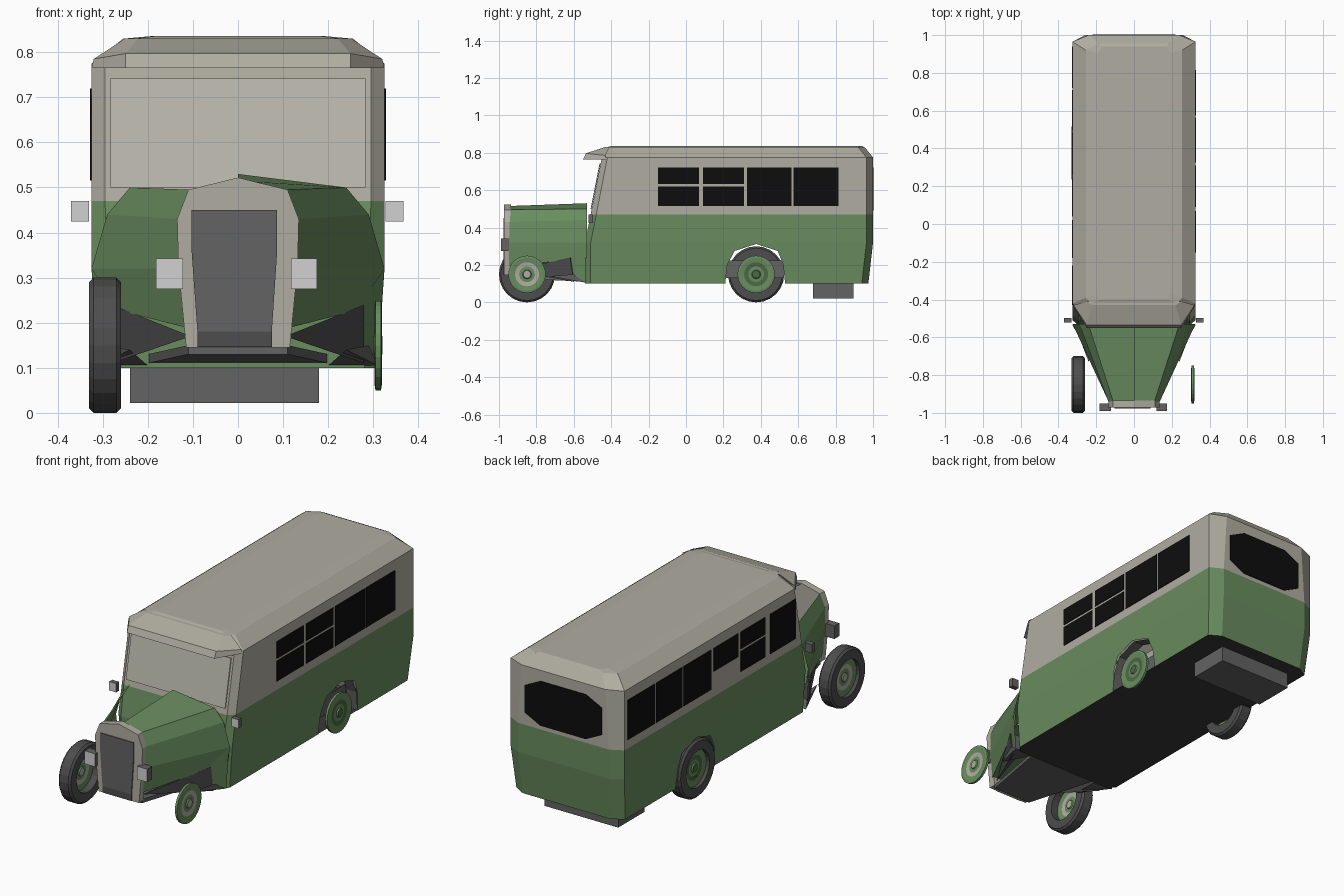
import bpy, bmesh, math
from mathutils import Vector

if "Cube" in bpy.data.objects:
    bpy.data.objects.remove(bpy.data.objects["Cube"])


def material(name, r, g, b):
    m = bpy.data.materials.new(name)
    m.diffuse_color = (r, g, b, 1)
    m.use_nodes = True
    m.node_tree.nodes["Principled BSDF"].inputs["Base Color"].default_value = m.diffuse_color
    return m


GREEN = material("body_green", .140, .264, .113)
CREAM = material("cream", .434, .42, .355)
GLASS = material("windscreen_pale", .485, .475, .41)
BLACK = material("window_black", .004, .004, .004)
GREY = material("metal_grey", .125, .125, .125)
RUBBER = material("tyre_dark", .075, .075, .075)
LAMP = material("lamp_light", .64, .64, .64)
FLOOR = material("floor_dark", .04, .04, .04)
DKGREEN = material("hub_dark_green", .07, .14, .06)


def build(name, verts, faces, mats, rule=None):
    """Mesh object; rule(centre, normal) returns a material slot."""
    me = bpy.data.meshes.new(name)
    bm = bmesh.new()
    vs = [bm.verts.new(v) for v in verts]
    for f in faces:
        bm.faces.new([vs[i] for i in f])
    bmesh.ops.remove_doubles(bm, verts=bm.verts, dist=1e-5)
    bmesh.ops.recalc_face_normals(bm, faces=bm.faces)
    for f in bm.faces:
        f.normal_update()
        if rule:
            f.material_index = rule(f.calc_center_median(), f.normal)
    bm.to_mesh(me)
    bm.free()
    for m in mats:
        me.materials.append(m)
    ob = bpy.data.objects.new(name, me)
    bpy.context.collection.objects.link(ob)
    return ob


def loft(name, rings, mats, rule=None, closed=True, caps=True):
    n = len(rings[0])
    verts = [p for r in rings for p in r]
    faces = []
    for k in range(len(rings) - 1):
        for i in range(n if closed else n - 1):
            j = (i + 1) % n
            faces.append((k * n + i, k * n + j, k * n + n + j, k * n + n + i))
    if caps:
        faces += [tuple(range(n)), tuple(range(len(verts) - n, len(verts)))]
    return build(name, verts, faces, mats, rule)


def box(name, x0, x1, y0, y1, z0, z1, mats, rule=None):
    rings = [[(x0, y0, z), (x1, y0, z), (x1, y1, z), (x0, y1, z)] for z in (z0, z1)]
    return loft(name, rings, mats, rule)


def plate_y(name, pts, y0, y1, mats, rule=None):
    """Flat outline in x, z given a thickness along y."""
    return loft(name, [[(x, y, z) for x, z in pts] for y in (y0, y1)], mats, rule)


def both(half):
    """Mirror half an outline (top to bottom) across x = 0."""
    return half + [(-x, z) for x, z in reversed(half) if x > 0]


# ---- body shell: plan outlines stacked in height ----
# z, half width, front y, back y, front corner x, back corner x
LEVELS = [(.10, .31, -.54, .975, .28, .25), (.32, .325, -.54, 1.0, .29, .26),
          (.47, .325, -.51, 1.0, .295, .26), (.775, .325, -.45, 1.0, .295, .24),
          (.83, .255, -.42, .955, .23, .19), (.836, .19, -.40, .94, .18, .17)]


def outline(z, w, yf, yb, fx, bx):
    return [(-fx, yf, z), (fx, yf, z), (w, yf + .03, z), (w, yb - .035, z),
            (bx, yb, z), (-bx, yb, z), (-w, yb - .035, z), (-w, yf + .03, z)]


ARCH = [(.21, .10), (.22, .20), (.26, .275), (.375, .312), (.49, .275), (.52, .20), (.53, .10)]
rings = [outline(*lv) for lv in LEVELS]
verts = [p for r in rings for p in r]
faces = []
for k in range(len(rings) - 1):
    for i in range(8):
        if k == 0 and i in (2, 6):
            continue
        j = (i + 1) % 8
        faces.append((k * 8 + i, k * 8 + j, k * 8 + 8 + j, k * 8 + 8 + i))
faces.append(tuple(range(40, 48)))
# lower side skirts with wheel arch notches
for s, (f, b) in ((1, (2, 3)), (-1, (7, 6))):
    start = len(verts)
    verts += [(s * (.31 + .015 * (z - .1) / .22), y, z) for y, z in ARCH]
    faces.append((f, *range(start, start + 7), b, b + 8, f + 8))
build("bus_body", verts, faces, [GREEN, CREAM], lambda c, n: 1 if c.z > .47 else 0)
build("floor", [(x, y, .102) for x, y, z in rings[0]], [tuple(range(8))], [FLOOR])

# wheel arch linings and the inner panels behind the rear wheels
for s, side in ((1, "right"), (-1, "left")):
    loft("arch_lining_" + side,
         [[(s * x, y, z) for y, z in ARCH] for x in (.312, .255)], [GREY], None, False, False)
    box("inner_panel_" + side, *sorted((s * .245, s * .25)), .205, .525, .13, .225, [GREY])

# ---- sun visor over the windscreen ----
loft("visor", [[(-.325, -.43, .765), (-.25, -.55, .765), (.25, -.55, .765), (.325, -.43, .765)],
               [(-.32, -.43, .785), (-.25, -.535, .797), (.25, -.535, .797), (.32, -.43, .785)],
               [(-.25, -.41, .831), (-.22, -.43, .831), (.22, -.43, .831), (.25, -.41, .831)]],
     [CREAM])

# windscreen pane following the slope of the cab front
slope = lambda z: -.51 + (z - .47) * .06 / .305
loft("windscreen", [[(x, slope(z) - d, z) for x, z in
                     ((-.283, .5), (.283, .5), (.283, .742), (-.283, .742))] for d in (.001, .006)],
     [GLASS])

# ---- side windows: y start, y end, z start, z end ----
RIGHT = [(-.15, .07, .515, .62), (-.15, .07, .632, .72), (.09, .31, .515, .62),
         (.09, .31, .632, .72), (.325, .565, .515, .72), (.575, .815, .515, .72)]
LEFT = [(.72, .94, .515, .72), (.495, .71, .515, .72), (.26, .485, .515, .72),
        (.04, .24, .60, .72), (-.18, .02, .515, .62), (-.18, .02, .632, .72),
        (-.43, -.22, .515, .72)]
for s, side, panes in ((1, "right", RIGHT), (-1, "left", LEFT)):
    for i, p in enumerate(panes):
        box(f"window_{side}_{i}", *sorted((s * .322, s * .328)), *p, [BLACK])

# rear window
plate_y("rear_window", [(.22, .535), (.13, .49), (-.13, .49), (-.22, .535),
                        (-.22, .675), (-.13, .72), (.13, .72), (.22, .675)], .997, 1.003, [BLACK])

# ---- bonnet tapering to the radiator ----
front = [(0, .515), (.105, .495), (.132, .43), (.13, .32), (.118, .19)]
back = [(0, .53), (.24, .50), (.29, .44), (.325, .32), (.315, .24)]
loft("bonnet", [[(x, -.95, z) for x, z in both(front)],
                [(x, -.53, z) for x, z in both(back)]], [GREEN], None, False, False)

# radiator shell, grille and lower grille
plate_y("radiator_shell", both([(0, .522), (.11, .495), (.135, .43), (.132, .32), (.115, .145)]),
        -.972, -.935, [CREAM])
plate_y("grille", [(-.103, .45), (.087, .45), (.087, .36), (.075, .18), (-.09, .18), (-.103, .36)],
        -.977, -.971, [GREY])
plate_y("lower_grille", [(-.09, .18), (.075, .18), (.075, .146), (-.09, .146)],
        -.976, -.971, [RUBBER])

# chassis pan below the bonnet
loft("chassis_pan", [[(-.11, -.94, z), (.11, -.94, z), (.2, -.53, z - .02), (-.2, -.53, z - .02)]
                     for z in (.13, .15)], [GREY])

# front wings: dark inner wedge, green outer sheet, running board
for s, side in ((1, "right"), (-1, "left")):
    m = lambda pts: [(s * x, y, z) for x, y, z in pts]
    build("wing_wedge_" + side,
          m([(.105, -.93, .17), (.28, -.62, .24), (.28, -.60, .11), (.2, -.55, .2)]),
          [(0, 1, 2), (0, 3, 1), (0, 2, 3), (1, 3, 2)], [RUBBER])
    build("wing_sheet_" + side,
          m([(.25, -.66, .215), (.325, -.538, .32), (.31, -.538, .105), (.28, -.6, .14)]),
          [(0, 1, 2), (0, 2, 3)], [GREEN])
    build("running_board_" + side,
          m([(.24, -.73, .14), (.29, -.6, .15), (.31, -.535, .105), (.2, -.535, .105)]),
          [(0, 1, 2), (0, 2, 3)], [GREY])

# ---- lamps: dark housings with light front faces ----
lens = lambda c, n: 1 if n.y < -.9 else 0
for x0, x1, side in ((.118, .175, "right"), (-.182, -.122, "left")):
    box("headlamp_" + side, x0, x1, -.99, -.95, .275, .342, [GREY, LAMP], lens)
for x0, x1, side in ((.327, .367, "right"), (-.37, -.33, "left")):
    box("side_lamp_" + side, x0, x1, -.522, -.497, .425, .47, [GREY, LAMP], lens)

# rear underfloor tank
box("rear_tank", -.24, .18, .68, .895, .022, .115, [GREY])


# ---- wheels: profiles (radius, x) spun about the axle ----
def lathe(name, profile, cx, cy, mats, rule=None, closed=False, n=24):
    rs = [[(cx + x, cy + r * math.cos(math.tau * i / n), .15 + r * math.sin(math.tau * i / n))
           for i in range(n)] for r, x in profile]
    if closed:
        rs.append(rs[0])
    return loft(name, rs, mats, rule, True, not closed)


HUB = [(.02, .010), (.024, .004), (.042, .003), (.064, .005), (.088, .008), (.1, .006)]
HUB = HUB + [(r, -x) for r, x in reversed(HUB)]
TYRE = [(.095, -.035), (.14, -.035), (.15, -.025), (.15, .025), (.14, .035), (.095, .035)]
for cy, end, trim in ((-.85, "front", CREAM), (.375, "rear", DKGREEN)):
    def rings_rule(c, n, cy=cy):
        r = math.hypot(c.y - cy, c.z - .15)
        return 1 if r < .02 or .044 < r < .06 else 0
    for cx, side in ((.311, "right"), (-.305, "left")):
        lathe(f"{end}_hub_{side}", HUB, cx, cy, [GREEN, trim], rings_rule)
    lathe(f"{end}_tyre_left", TYRE, -.295, cy, [RUBBER], None, True)
